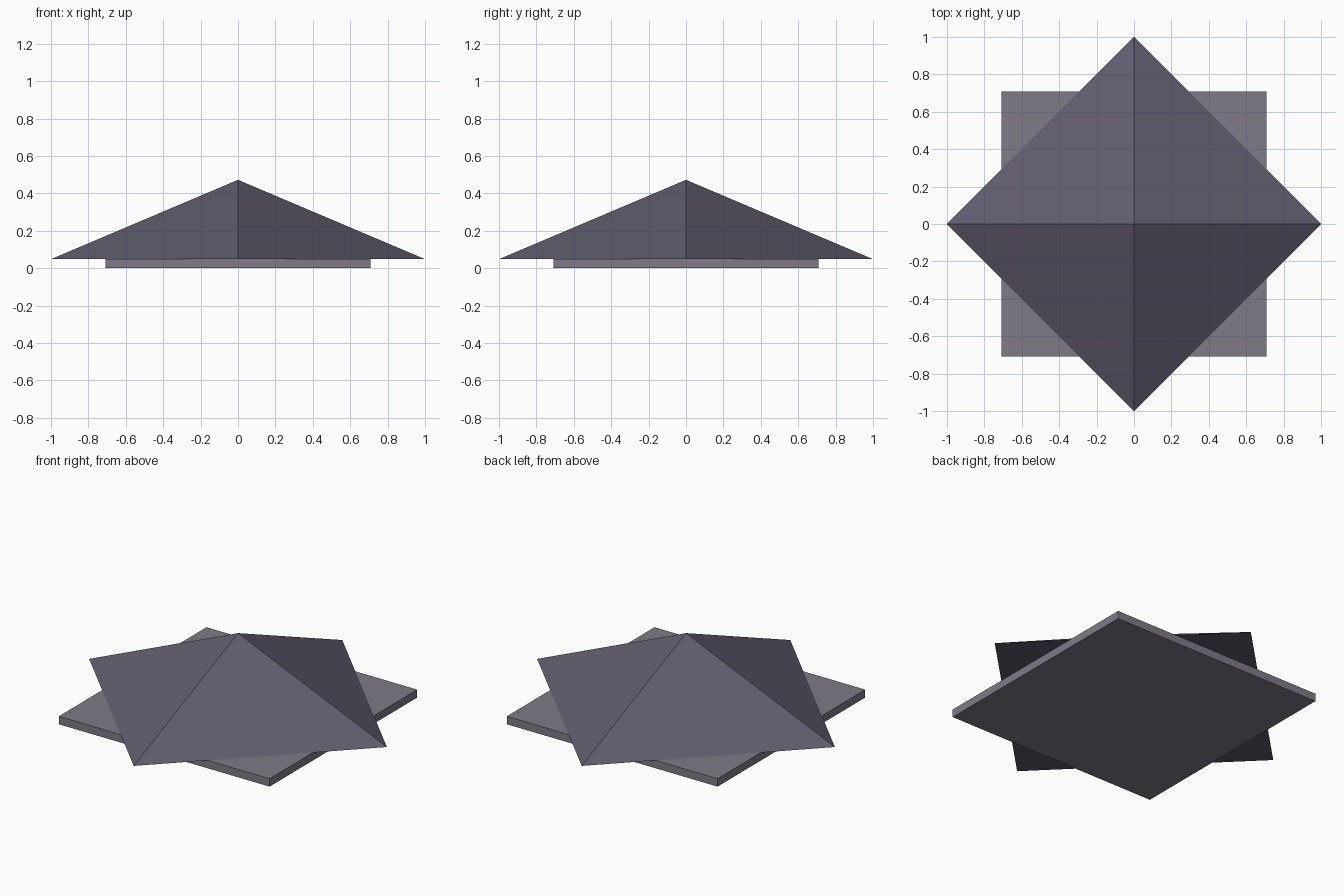
import bpy

if "Cube" in bpy.data.objects:
    bpy.data.objects.remove(bpy.data.objects["Cube"])


def paint(obj, name, colour):
    mat = bpy.data.materials.new(name)
    mat.diffuse_color = (*colour, 1.0)
    mat.use_nodes = True
    mat.node_tree.nodes["Principled BSDF"].inputs["Base Color"].default_value = mat.diffuse_color
    obj.data.materials.append(mat)


BASE_TOP = 0.048
APEX = 0.472

# Square base slab
bpy.ops.mesh.primitive_cube_add(size=1, location=(0, 0, BASE_TOP / 2))
slab = bpy.context.object
slab.name = "base_slab"
slab.scale = (1.416, 1.416, BASE_TOP)
bpy.ops.object.transform_apply(location=False, rotation=False, scale=True)
paint(slab, "light grey violet", (0.212, 0.197, 0.242))

# Four-sided pyramid roof, corners on the axes
bpy.ops.mesh.primitive_cone_add(
    vertices=4, radius1=1.0, radius2=0.0, depth=APEX - BASE_TOP,
    location=(0, 0, (APEX + BASE_TOP) / 2))
roof = bpy.context.object
roof.name = "pyramid_roof"
paint(roof, "dark grey violet", (0.117, 0.105, 0.152))
